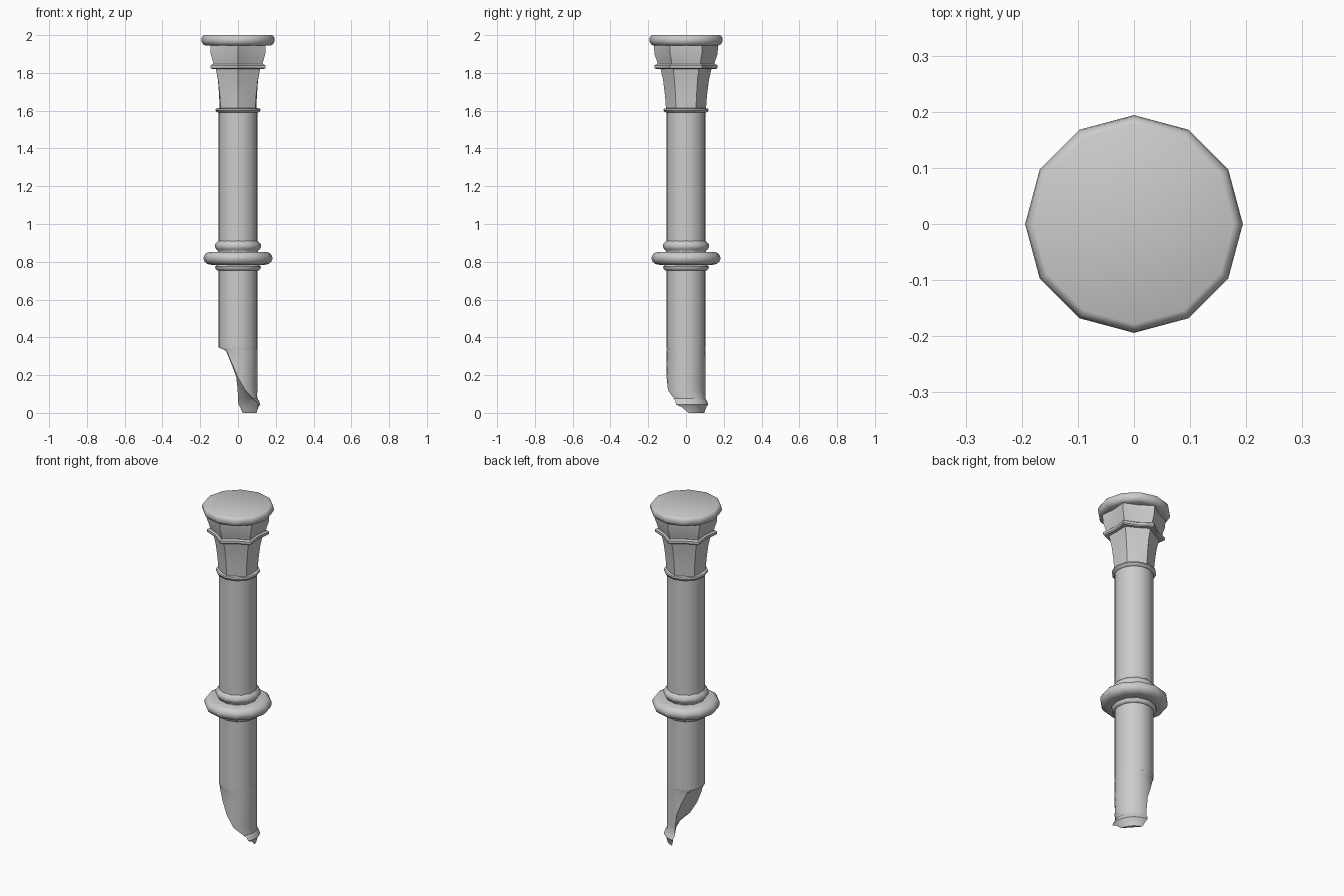
import bpy, bmesh
from math import sin, cos, radians, pi

if "Cube" in bpy.data.objects:
    bpy.data.objects.remove(bpy.data.objects["Cube"])


def loft(name, rings, smooth=35):
    """Skin a list of equal-length closed rings and cap both ends."""
    bm = bmesh.new()
    loops = [[bm.verts.new(p) for p in ring] for ring in rings]
    n = len(loops[0])
    for a, b in zip(loops, loops[1:]):
        for i in range(n):
            j = (i + 1) % n
            bm.faces.new((a[i], a[j], b[j], b[i]))
    bm.faces.new(loops[0])
    bm.faces.new(loops[-1])
    bmesh.ops.recalc_face_normals(bm, faces=bm.faces)
    me = bpy.data.meshes.new(name)
    bm.to_mesh(me)
    bm.free()
    ob = bpy.data.objects.new(name, me)
    bpy.context.collection.objects.link(ob)
    if smooth:
        bpy.ops.object.select_all(action='DESELECT')
        ob.select_set(True)
        bpy.context.view_layer.objects.active = ob
        bpy.ops.object.shade_smooth_by_angle(angle=radians(smooth))
    return ob


def lathe(name, profile, sides=12, smooth=50):
    return loft(name, [[(r * cos(2 * pi * i / sides), r * sin(2 * pi * i / sides), z)
                        for i in range(sides)] for r, z in profile], smooth)


def star(r_out, r_in, z):
    """Six-pointed concave hexagon, corners on +y and -y."""
    return [((r_out if i % 2 else r_in) * cos(i * pi / 6),
             (r_out if i % 2 else r_in) * sin(i * pi / 6), z) for i in range(12)]


def segment(z, r, a0, a1, push=0.0, n=24):
    """Circle segment from angle a0 to a1; the chord midpoint is pushed inward."""
    pts = []
    for i in range(n + 1):
        a = radians(a0 + (a1 - a0) * i / n)
        pts.append((r * cos(a), r * sin(a), z))
    m = radians((a0 + a1) / 2)
    pts.append(((pts[0][0] + pts[-1][0]) / 2 + push * cos(m),
                (pts[0][1] + pts[-1][1]) / 2 + push * sin(m), z))
    return pts


# Main shaft
lathe("shaft", [(0.103, 0.345), (0.103, 1.6)], 24)

# Broken lower shaft with the remains of a base moulding
loft("broken_shaft_end", [segment(*s) for s in (
    (0.345, 0.103, -172, 172, 0.0),
    (0.33, 0.103, -126, 128, 0.006),
    (0.26, 0.103, -108, 110, 0.01),
    (0.19, 0.103, -91, 95, 0.012),
    (0.12, 0.103, -68, 91, 0.012),
    (0.075, 0.103, -38, 90, 0.008),
    (0.063, 0.111, -30, 90, 0.005),
    (0.045, 0.118, -27, 88, 0.003),
    (0.03, 0.108, -12, 84, 0.0),
    (0.0, 0.1, 8, 76, 0.0))])

# Mouldings around the shaft
lathe("upper_band", [(0.1, 0.915), (0.11, 0.905), (0.121, 0.893), (0.122, 0.878),
                     (0.116, 0.867), (0.106, 0.858), (0.106, 0.845)])
lathe("main_ring", [(0.1, 0.853), (0.15, 0.853), (0.17, 0.845), (0.181, 0.83), (0.182, 0.815),
                    (0.176, 0.8), (0.162, 0.788), (0.142, 0.784), (0.1, 0.784)])
lathe("lower_band", [(0.106, 0.79), (0.112, 0.782), (0.121, 0.774),
                     (0.119, 0.762), (0.111, 0.755), (0.1, 0.752)])
lathe("neck_collar", [(0.1, 1.59), (0.112, 1.592), (0.12, 1.604), (0.117, 1.612), (0.09, 1.614)])

# Capital: flared bell, flange and block
loft("capital_bell", [star(0.106, 0.097, 1.61), star(0.111, 0.1, 1.68),
                      star(0.121, 0.106, 1.76), star(0.136, 0.115, 1.825)], 20)
loft("capital_flange", [star(0.158, 0.127, 1.82), star(0.167, 0.133, 1.826),
                        star(0.167, 0.133, 1.84), star(0.155, 0.125, 1.847)], 20)
loft("capital_block", [star(0.15, 0.122, 1.845), star(0.154, 0.125, 1.862),
                       star(0.167, 0.136, 1.9), star(0.17, 0.139, 1.95)], 20)

# Top slab with rounded edge
lathe("top_slab", [(0.17, 1.945), (0.183, 1.95), (0.191, 1.961), (0.194, 1.973),
                   (0.192, 1.986), (0.186, 1.996), (0.178, 2.0)])
